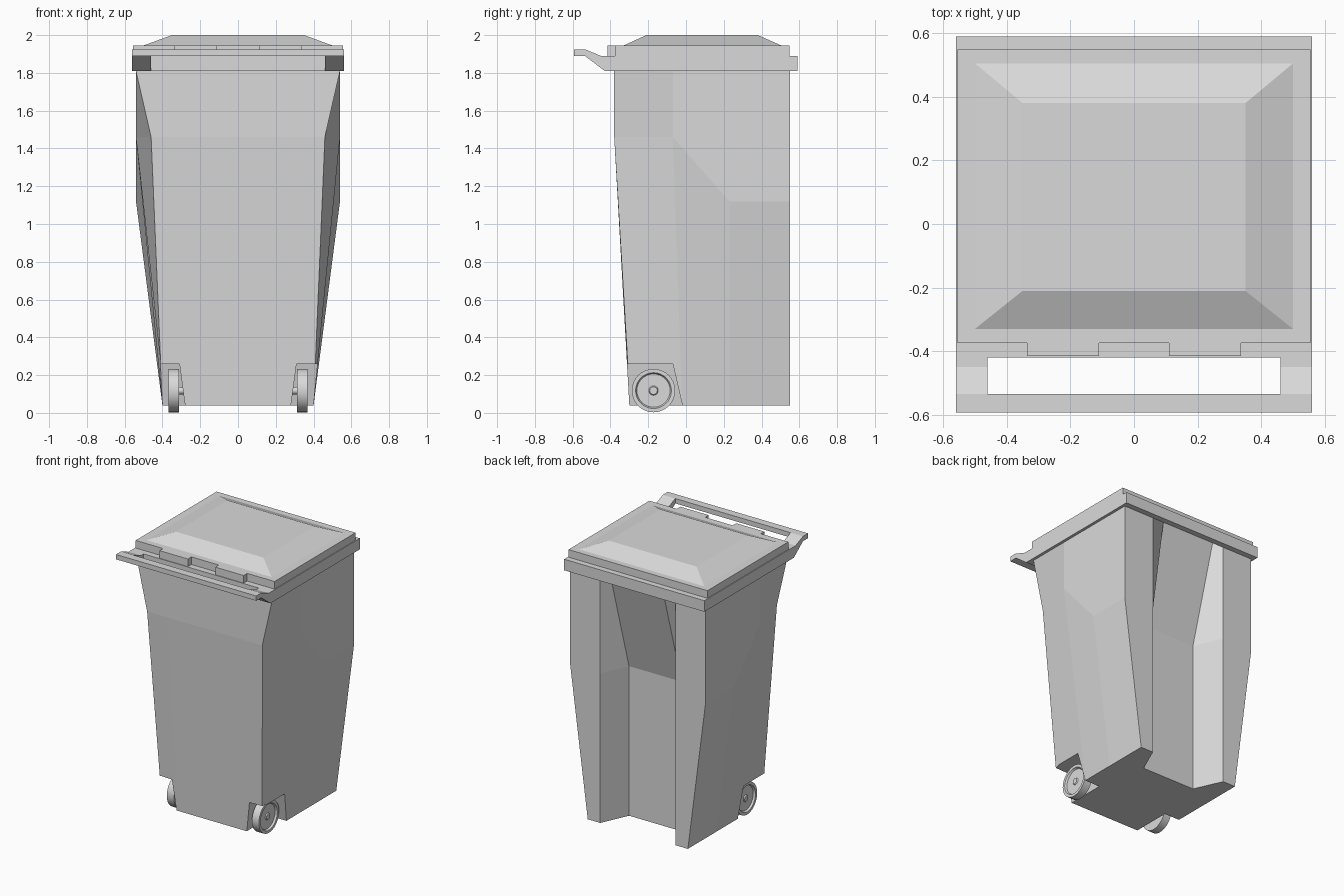
import bpy, bmesh, math
from mathutils import Matrix, Vector

cube = bpy.data.objects.get("Cube")
if cube:
    bpy.data.objects.remove(cube, do_unlink=True)

grey = bpy.data.materials.new("light_grey_plastic")
grey.use_nodes = True
GREY = (0.7, 0.7, 0.7, 1)
grey.diffuse_color = GREY
grey.node_tree.nodes["Principled BSDF"].inputs["Base Color"].default_value = GREY


def finish(name, bm):
    """Turn a bmesh into a linked grey object."""
    bmesh.ops.recalc_face_normals(bm, faces=bm.faces)
    mesh = bpy.data.meshes.new(name)
    bm.to_mesh(mesh)
    bm.free()
    mesh.materials.append(grey)
    obj = bpy.data.objects.new(name, mesh)
    bpy.context.collection.objects.link(obj)
    return obj


def loft(name, rings):
    """Skin closed rings of equal length and cap both ends."""
    bm = bmesh.new()
    loops = [[bm.verts.new(p) for p in ring] for ring in rings]
    n = len(loops[0])
    for low, high in zip(loops, loops[1:]):
        for i in range(n):
            j = (i + 1) % n
            bm.faces.new((low[i], low[j], high[j], high[i]))
    bm.faces.new(loops[0])
    bm.faces.new(loops[-1])
    return finish(name, bm)


def rect(x, y0, y1, z, cx=0):
    return [(cx - x, y0, z), (cx + x, y0, z), (cx + x, y1, z), (cx - x, y1, z)]


def block(name, x, y0, y1, z0, z1, cx=0):
    return loft(name, [rect(x, y0, y1, z0, cx), rect(x, y0, y1, z1, cx)])


# Body: half outline columns (bottom, middle, top), from front centre to back recess
columns = [
    ((.28, -.30, .04), (.29, -.38, 1.46), (.29, -.38, 1.81)),
    ((.40, -.295, .04), (.46, -.38, 1.46), (.54, -.38, 1.81)),
    ((.40, -.02, .04), (.54, -.07, 1.46), (.54, -.07, 1.81)),
    ((.40, .23, .04), (.54, .23, 1.12), (.54, .23, 1.81)),
    ((.40, .55, .04), (.54, .55, 1.12), (.54, .55, 1.81)),
    ((.30, .55, .04), (.30, .55, 1.12), (.30, .55, 1.81)),
    ((.21, .35, .04), (.21, .35, 1.12), (.21, .55, 1.81)),
]
rings = []
for level in range(3):
    half = [c[level] for c in columns]
    rings.append(half + [(-x, y, z) for x, y, z in reversed(half)])
body = loft("bin_body", rings)

# Wheel notches cut from the front bottom corners
for side in (-1, 1):
    bm = bmesh.new()
    for z, x, y in ((0, .275, -.01), (.26, .31, -.07)):
        for px in (x, .6):
            for py in (-.6, y):
                bm.verts.new((side * px, py, z))
    bmesh.ops.convex_hull(bm, input=bm.verts)
    cutter = finish("notch_cutter", bm)
    cutter.hide_render = True
    mod = body.modifiers.new("wheel_notch", "BOOLEAN")
    mod.operation = "DIFFERENCE"
    mod.solver = "EXACT"
    mod.object = cutter
    bpy.context.view_layer.objects.active = body
    bpy.ops.object.modifier_apply(modifier=mod.name)
    bpy.data.objects.remove(cutter, do_unlink=True)

# Rim, lid slab and raised lid centre
block("top_rim", .56, -.42, .59, 1.81, 1.89)
block("lid_slab", .555, -.375, .548, 1.89, 1.945)
loft("lid_raised_panel", [rect(.50, -.33, .505, 1.945), rect(.35, -.21, .38, 2.0)])

# Hinge tabs
for side, label in ((-1, "right"), (1, "left")):
    block(label + "_hinge_tab", .113, -.415, -.37, 1.89, 1.945, side * .223)

# Handle: sloping arms and a cross bar
arm = [(-.535, 1.89), (-.43, 1.81), (-.415, 1.81), (-.415, 1.89), (-.45, 1.89), (-.535, 1.925)]
for side, label in ((-1, "right"), (1, "left")):
    loft(label + "_handle_arm", [[(side * x, y, z) for y, z in arm] for x in (.46, .56)])
block("handle_bar", .56, -.592, -.535, 1.89, 1.925)

# Wheels: turned profile (x, radius) with dished outer face and stub axle
profile = [(.28, 0), (.28, .02), (.312, .02), (.312, .115), (.368, .115), (.368, .095),
           (.355, .088), (.355, .025), (.362, .02), (.362, 0)]
for side, label in ((-1, "right"), (1, "left")):
    bm = bmesh.new()
    verts = [bm.verts.new((x, 0, r)) for x, r in profile]
    edges = [bm.edges.new(pair) for pair in zip(verts, verts[1:])]
    bmesh.ops.spin(bm, geom=verts + edges, cent=(0, 0, 0), axis=(1, 0, 0),
                   angle=math.tau, steps=32, use_duplicate=False)
    bmesh.ops.remove_doubles(bm, verts=bm.verts, dist=.0005)
    bm.transform(Matrix.Translation(Vector((0, -.172, .118))) @ Matrix.Diagonal((side, 1, 1, 1)))
    wheel = finish(label + "_wheel", bm)
    bpy.ops.object.select_all(action="DESELECT")
    wheel.select_set(True)
    bpy.context.view_layer.objects.active = wheel
    bpy.ops.object.shade_smooth_by_angle(angle=math.radians(30))
